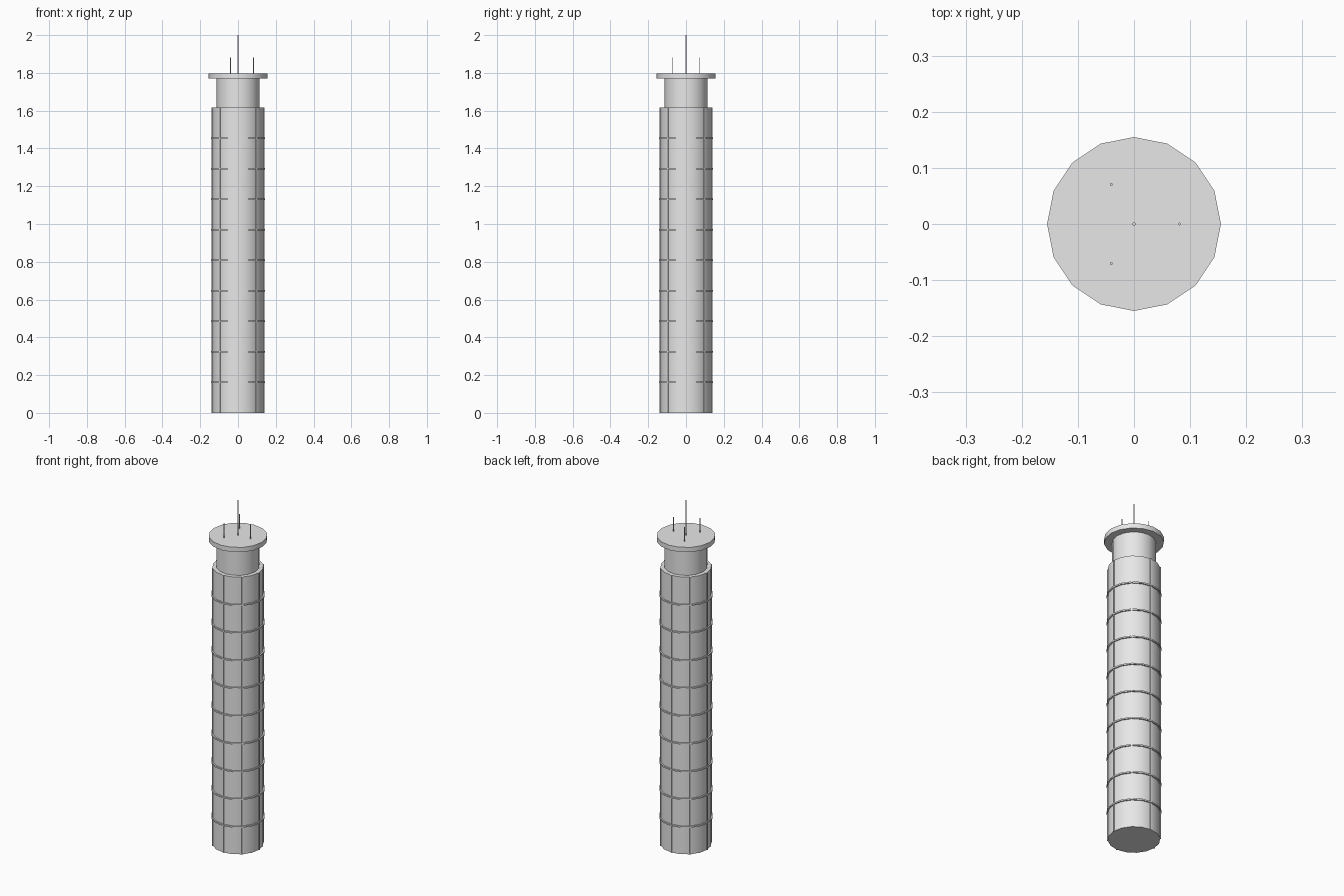
import bpy
import math

cube = bpy.data.objects.get("Cube")
if cube:
    bpy.data.objects.remove(cube, do_unlink=True)

SIDES = 16
BODY_TOP = 1.616
BODY_RADIUS = 0.136
LEVELS = 10

grey = bpy.data.materials.new("light_grey")
grey.use_nodes = True
grey.diffuse_color = (0.8, 0.8, 0.8, 1)
grey.node_tree.nodes["Principled BSDF"].inputs["Base Color"].default_value = (0.8, 0.8, 0.8, 1)


def column(name, radius, bottom, top, x=0, y=0, sides=SIDES):
    """Upright cylinder between two heights."""
    bpy.ops.mesh.primitive_cylinder_add(
        vertices=sides, radius=radius, depth=top - bottom,
        location=(x, y, (bottom + top) / 2))
    part = bpy.context.object
    part.name = name
    part.data.materials.append(grey)
    bpy.ops.object.shade_smooth_by_angle(angle=math.radians(30))
    return part


# Main shaft, recessed crown and overhanging roof
column("tower_shaft", BODY_RADIUS, 0, BODY_TOP)
column("tower_crown", 0.114, BODY_TOP, 1.77)
column("roof_disc", 0.155, 1.77, 1.798)

# Floor bands dividing the shaft into equal levels
for level in range(1, LEVELS):
    z = BODY_TOP * level / LEVELS
    column(f"floor_band_{level}", 0.143, z - 0.004, z + 0.004)

# Vertical ribs around the shaft
for i in range(8):
    angle = math.radians(45 * i)
    bpy.ops.mesh.primitive_cube_add(
        size=1,
        location=(0.134 * math.cos(angle), 0.134 * math.sin(angle), BODY_TOP / 2),
        rotation=(0, 0, angle))
    rib = bpy.context.object
    rib.name = f"vertical_rib_{i + 1}"
    rib.scale = (0.01, 0.008, BODY_TOP)
    rib.data.materials.append(grey)

# Central mast and three shorter antennas
column("central_mast", 0.003, 1.79, 2.0, sides=8)
for i in range(3):
    angle = math.radians(120 * i)
    column(f"roof_antenna_{i + 1}", 0.0025, 1.79, 1.882,
           0.081 * math.cos(angle), 0.081 * math.sin(angle), 8)
